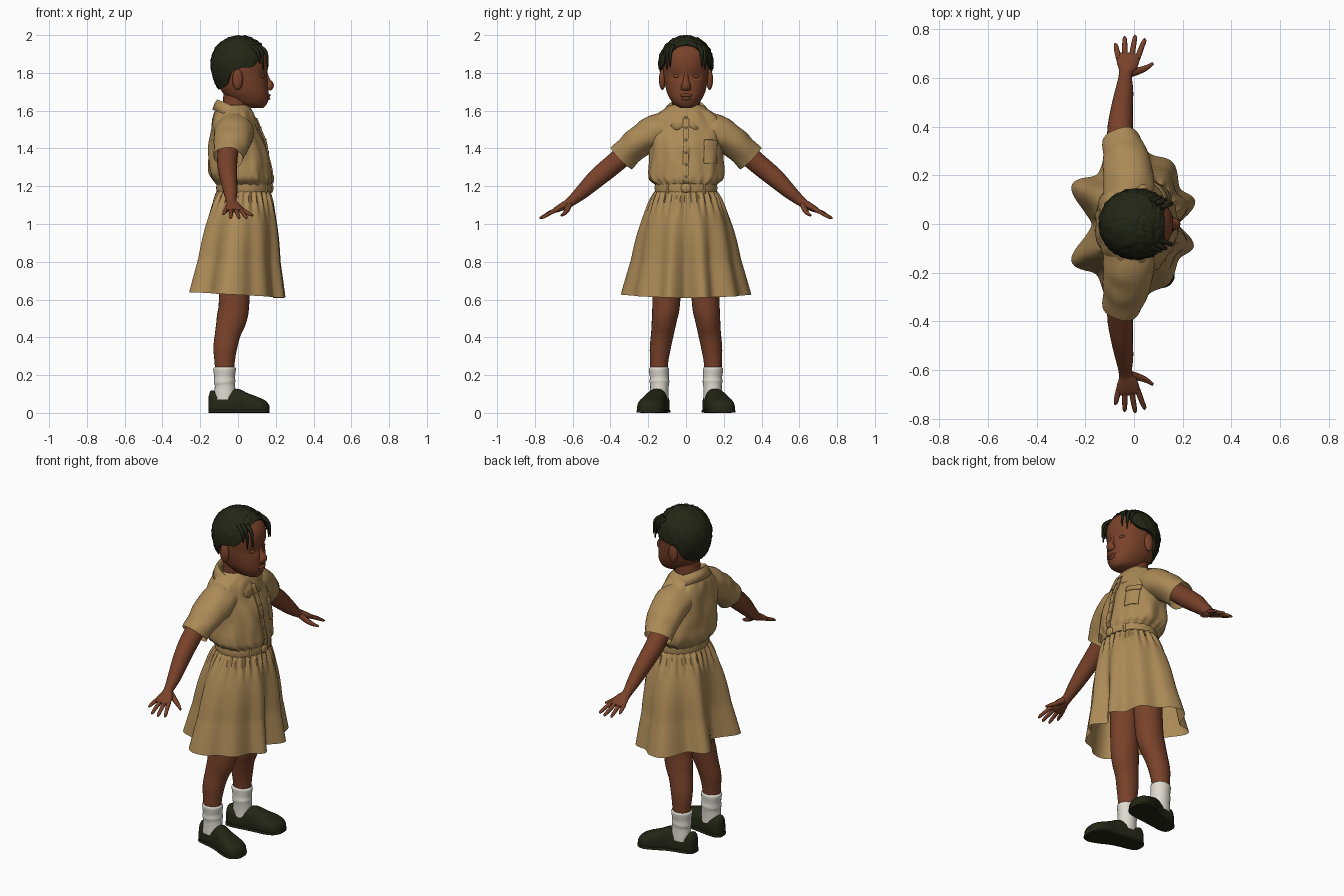
import bpy, bmesh, math
from mathutils import Vector, noise

if "Cube" in bpy.data.objects:
    bpy.data.objects.remove(bpy.data.objects["Cube"])

TAU = 2 * math.pi


def material(name, rgb):
    m = bpy.data.materials.new(name)
    m.diffuse_color = (*rgb, 1)
    m.use_nodes = True
    m.node_tree.nodes["Principled BSDF"].inputs["Base Color"].default_value = m.diffuse_color
    return m


SKIN = material("brown skin", (0.19, 0.054, 0.023))
CLOTH = material("tan cloth", (0.41, 0.255, 0.095))
DARK = material("near black green", (0.017, 0.019, 0.008))
WHITE = material("white sock", (0.74, 0.71, 0.64))


def curve(rows, t):
    """Smooth interpolation of a table whose first column is the key."""
    t = min(max(t, rows[0][0]), rows[-1][0])
    i = max(k for k in range(len(rows) - 1) if rows[k][0] <= t)
    a, b = rows[i], rows[i + 1]
    p, q = rows[max(i - 1, 0)], rows[min(i + 2, len(rows) - 1)]
    h = b[0] - a[0]
    u = (t - a[0]) / h
    out = []
    for c in range(1, len(a)):
        m0 = (b[c] - p[c]) / (b[0] - p[0]) * h
        m1 = (q[c] - a[c]) / (q[0] - a[0]) * h
        out.append((2*u**3 - 3*u*u + 1) * a[c] + (u**3 - 2*u*u + u) * m0
                   + (3*u*u - 2*u**3) * b[c] + (u**3 - u*u) * m1)
    return out


def grid(name, rows, mat, closed=True, cap=False, thick=0):
    """Skin a list of point rows into a smooth surface."""
    bm = bmesh.new()
    vs = [[bm.verts.new(p) for p in r] for r in rows]
    n = len(rows[0])
    for a, b in zip(vs, vs[1:]):
        for j in range(n if closed else n - 1):
            k = (j + 1) % n
            bm.faces.new((a[j], a[k], b[k], b[j]))
    if cap:
        bm.faces.new(vs[0])
        bm.faces.new(vs[-1])
    bmesh.ops.recalc_face_normals(bm, faces=bm.faces)
    me = bpy.data.meshes.new(name)
    bm.to_mesh(me)
    bm.free()
    ob = bpy.data.objects.new(name, me)
    bpy.context.collection.objects.link(ob)
    me.materials.append(mat)
    if thick:
        mod = ob.modifiers.new("thickness", 'SOLIDIFY')
        mod.thickness, mod.offset = thick, 0
    bpy.context.view_layer.objects.active = ob
    ob.select_set(True)
    bpy.ops.object.shade_smooth_by_angle(angle=math.radians(50))
    ob.select_set(False)
    return ob


def power(v, e):
    return math.copysign(abs(v) ** e, v)


def ring(n, f):
    return [f(TAU * j / n) for j in range(n)]


def tube(name, pts, mat, s=1, steps=4, n=20, cap=True, rough=0):
    """Oval tube through (x, y, z, radius along x, other radius), mirrored by s."""
    table = [(i, *p) for i, p in enumerate(pts)]
    last, rows = len(pts) - 1, []
    for k in range(last * steps + 1):
        t = k / steps
        x, y, z, a, b = curve(table, t)
        d = (Vector(curve(table, t + .1)[:3]) - Vector(curve(table, t - .1)[:3])).normalized()
        side = (Vector((1, 0, 0)) - d * d.x).normalized()
        up = d.cross(side)
        row = []
        for j in range(n):
            g = TAU * j / n
            o = side * a * math.cos(g) + up * b * math.sin(g)
            p = Vector((x, y, z)) + o
            p += o.normalized() * rough * noise.noise(p * 13)
            row.append((p.x, s * p.y, p.z))
        rows.append(row)
    return grid(name, rows, mat, cap=cap)


def ball(name, c, r, mat):
    rows = [ring(16, lambda g: (c[0] + r[0]*math.sin(f)*math.cos(g),
                                c[1] + r[1]*math.sin(f)*math.sin(g),
                                c[2] + r[2]*math.cos(f)))
            for f in [math.pi * (.02 + .96 * i / 10) for i in range(11)]]
    return grid(name, rows, mat, cap=True)


# Head: height, back, front, half width
HEAD = [(1.615, .07, .135, .03), (1.63, .0, .150, .06), (1.665, -.055, .163, .086),
        (1.70, -.085, .162, .102), (1.75, -.11, .158, .113), (1.79, -.12, .154, .118),
        (1.85, -.125, .161, .122), (1.90, -.12, .152, .118), (1.95, -.085, .115, .09),
        (1.975, -.04, .07, .05)]


def head_point(z, g):
    b, f, w = curve(HEAD, z)
    x = (b + f) / 2 + (f - b) / 2 * power(math.cos(g), .92)
    y = w * power(math.sin(g), .92)
    # eye sockets
    x -= .010 * math.exp(-((abs(y) - .05) / .022)**2 - ((z - 1.785) / .02)**2) * (math.cos(g) > 0)
    return (x, y, z)


grid("head", [ring(48, lambda g: head_point(1.615 + .36 * i / 36, g)) for i in range(37)], SKIN, cap=True)
tube("neck", [(-.035, 0, 1.50, .075, .085), (-.015, 0, 1.6, .07, .074), (.0, 0, 1.72, .075, .075)], SKIN)
tube("nose", [(.148, 0, 1.80, .008, .010), (.156, 0, 1.765, .013, .014),
              (.167, 0, 1.735, .023, .024), (.158, 0, 1.712, .016, .026)], SKIN)
ball("upper_lip", (.155, 0, 1.681), (.018, .034, .010), SKIN)
ball("lower_lip", (.154, 0, 1.664), (.017, .029, .010), SKIN)
for s, tag in ((1, "left"), (-1, "right")):
    ball(tag + "_ear", (-.002, s * .125, 1.765), (.028, .018, .055), SKIN)
    ball(tag + "_eyelid", (.128, s * .048, 1.783), (.015, .022, .011), SKIN)

# Hair cap: lower edge height by angle away from the face
EDGE = [(0, 1.95), (25, 1.935), (45, 1.88), (62, 1.835), (90, 1.825), (108, 1.80), (122, 1.735), (180, 1.71)]


def hair_point(g, u):
    deg = abs((math.degrees(g) + 180) % 360 - 180)
    low = curve(EDGE, deg)[0]
    e0 = math.asin((low - 1.85) / (.148 if low > 1.85 else .20))
    k = min(u, 1)
    e = math.pi / 2 * (1 - k) + e0 * k
    d = Vector((math.cos(e) * math.cos(g), math.cos(e) * math.sin(g), math.sin(e)))
    r = 1 + .04 * noise.noise(d * 9) + .025 * noise.noise(d * 22)
    r *= 1 if u <= 1 else .8
    return (.010 + .155*d.x*r, .146*d.y*r, 1.85 + (.148 if d.z > 0 else .20)*d.z*r)


grid("hair", [ring(72, lambda g: hair_point(g, u)) for u in [.01 + .99*i/24 for i in range(25)] + [1.02]],
     DARK, cap=False)
for s, tag in ((1, "left"), (-1, "right")):
    for i, (x, y, z) in enumerate(((.158, .082, 1.83), (.135, .098, 1.815), (.115, .108, 1.85))):
        tube(f"{tag}_hair_strand_{i}", [(x - .05, y - .015, 1.945, .012, .012),
             (x - .01, y, 1.91, .009, .010), (x, y + .003, z, .003, .003)], DARK, s, n=8)

# Shirt body: height, centre x, half depth, half width
BODY = [(1.17, .03, .138, .155), (1.205, .03, .140, .158), (1.235, .022, .155, .192),
        (1.27, .012, .163, .199), (1.34, .006, .160, .194), (1.42, -.003, .151, .194),
        (1.50, -.016, .128, .198), (1.56, -.02, .113, .175), (1.60, -.022, .098, .128), (1.63, -.025, .08, .085)]


def body_point(z, g, off=0):
    cx, a, b = curve(BODY, z)
    w = .012 * noise.noise(Vector((math.cos(g) * 3, math.sin(g) * 3, z * 7))) * (1.21 < z < 1.6)
    w += .005 * math.sin(22 * g) * math.exp(-((z - 1.225) / .025)**2)
    return (cx + (a + w + off) * power(math.cos(g), .9), (b + w + off) * power(math.sin(g), .9), z)


def body_patch(name, g0, g1, z0, z1, off, thick=.008):
    grid(name, [[body_point(z0 + (z1-z0)*i/16, g0 + (g1-g0)*j/8, off) for j in range(9)]
                for i in range(17)], CLOTH, closed=False, thick=thick)


grid("shirt_body", [ring(88, lambda g: body_point(1.17 + .46*i/46, g)) for i in range(47)], CLOTH)
body_patch("button_placket", -.06, .06, 1.215, 1.56, .004)
body_patch("pocket_flap", .46, .98, 1.415, 1.445, .004)
body_patch("pocket", .48, .96, 1.32, 1.42, .001, .006)
for i in range(5):
    x, y, z = body_point(1.25 + .065 * i, 0, .008)
    ball(f"button_{i}", (x, y, z), (.004, .007, .007), CLOTH)

# Turned-down collar with two front points


def collar_row(g):
    c, sn = math.cos(g), math.sin(g)
    z = 1.612 - .042 * c
    tip = math.exp(-((min(g, TAU - g) - .38) / .22)**2)
    return [(-.012 + rx*c + tip*ex, ry*sn + tip*ex*sn, z + dz - tip*dt)
            for rx, ry, dz, ex, dt in ((.085, .085, -.04, 0, 0), (.088, .09, -.005, 0, 0),
                                       (.097, .10, .002, 0, 0), (.108, .115, -.015, .003, .01),
                                       (.120, .136, -.05, .010, .025))]


grid("collar", [collar_row(.06 + (TAU - .12) * i / 72) for i in range(73)], CLOTH, closed=False, thick=.008)

# Belt and buckle


def belt_ring(o, z):
    return ring(64, lambda g: (.032 + (.141 + o)*math.cos(g), (.160 + o)*math.sin(g), z))


grid("belt", [belt_ring(o, z) for o, z in ((-.01, 1.168), (.003, 1.17), (.007, 1.19), (.003, 1.213), (-.01, 1.215))], CLOTH)
ball("belt_buckle", (.176, 0, 1.19), (.012, .028, .025), CLOTH)
for s in (1, -1):
    tube("belt_loop", [(.145, .096, 1.16, .007, .007), (.150, .096, 1.19, .007, .007), (.143, .096, 1.22, .007, .007)], CLOTH, s, n=8)

# Skirt: hem radius by angle gives the deep folds
HEM = [(-20, .22), (0, .185), (20, .268), (38, .24), (58, .30), (76, .295), (88, .335), (103, .345),
       (126, .255), (148, .302), (165, .215), (180, .175), (195, .21), (211, .30), (234, .26),
       (255, .345), (271, .335), (284, .29), (300, .285), (322, .235), (340, .262), (360, .185), (380, .268)]


def skirt_point(g, t):
    r = curve(HEM, math.degrees(g))[0]
    w = t ** .82
    c, sn = math.cos(g), math.sin(g)
    p = .008 * math.sin(26 * g) * math.exp(-((t - .08) / .12)**2)
    puff = .012 * math.sin(math.pi * min(1, t * 1.5))
    x = (.03 + .137 * c) * (1 - w) + r * c * w + (p + puff) * c
    y = .156 * sn * (1 - w) + r * sn * w + (p + puff) * sn
    return (x, y, 1.18 + (.625 - .016 * c - 1.18) * t)


grid("skirt", [ring(144, lambda g: skirt_point(g, i / 30)) for i in range(31)], CLOTH)

# Shoe: distance forward, centre y, half width, height
SHOE = [(-.156, .130, .022, .085), (-.145, .130, .038, .118), (-.11, .134, .048, .112), (-.06, .142, .051, .108),
        (-.005, .155, .056, .128), (.05, .172, .067, .105), (.11, .186, .073, .082), (.15, .190, .056, .062),
        (.166, .192, .028, .038)]


def shoe_rows(s, grow, top):
    rows = []
    for i in range(37):
        x = -.156 + .322 * i / 36
        cy, w, h = curve(SHOE, x)
        h = top or h
        rows.append(ring(28, lambda g: (x * (1 + grow), s * (cy + (w + grow) * power(math.cos(g), .75)),
                                        h * .3 + h * (.7 if math.sin(g) > 0 else .3)
                                        * power(math.sin(g), .85 if math.sin(g) > 0 else .4))))
    return rows


# Arms, hands, legs, socks and shoes on both sides
FINGERS = ((-.062, -.078, .742, 1.05), (-.036, -.040, .770, 1.03), (-.010, .004, .775, 1.028), (.014, .044, .762, 1.03))
for s, tag in ((1, "left"), (-1, "right")):
    tube(tag + "_sleeve", [(-.02, .10, 1.505, .105, .085), (-.022, .19, 1.475, .103, .087),
         (-.035, .27, 1.42, .092, .080), (-.05, .343, 1.35, .080, .077)], CLOTH, s, 6, 32, False, .010)
    tube(tag + "_arm", [(-.05, .26, 1.425, .055, .055), (-.057, .38, 1.32, .053, .054), (-.05, .47, 1.245, .046, .050),
         (-.040, .55, 1.17, .037, .038), (-.035, .615, 1.115, .027, .025), (-.027, .65, 1.095, .042, .021),
         (-.024, .685, 1.077, .048, .016), (-.023, .70, 1.07, .042, .010)], SKIN, s)
    for i, (x0, x1, y, z) in enumerate(FINGERS):
        tube(f"{tag}_finger_{i}", [(x0, .68, 1.078, .012, .012), ((x0 + x1)/2, (.68 + y)/2, (1.082 + z)/2, .011, .010),
             (x1 * .95, y - .01, z + .007, .009, .008), (x1, y, z, .004, .004)], SKIN, s, n=10)
    tube(tag + "_thumb", [(-.015, .62, 1.10, .018, .017), (.02, .63, 1.075, .015, .015),
         (.05, .642, 1.058, .011, .011), (.078, .66, 1.045, .006, .006)], SKIN, s, n=10)
    tube(tag + "_leg", [(-.01, .095, .95, .085, .08), (-.02, .104, .6, .081, .074), (-.033, .114, .5, .080, .067),
         (-.054, .125, .42, .068, .060), (-.068, .137, .34, .062, .055), (-.071, .143, .25, .052, .047),
         (-.072, .143, .12, .048, .045)], SKIN, s, 6, 24)
    tube(tag + "_sock", [(-.071, .142, .242, .053, .048), (-.071, .142, .232, .060, .054), (-.071, .142, .19, .056, .051),
         (-.070, .142, .165, .057, .053), (-.068, .142, .14, .053, .049), (-.066, .143, .07, .058, .049)], WHITE, s, 5, 24, True, .004)
    grid(tag + "_shoe", shoe_rows(s, 0, 0), DARK, cap=True)
    grid(tag + "_shoe_sole", shoe_rows(s, .004, .024), DARK, cap=True)
